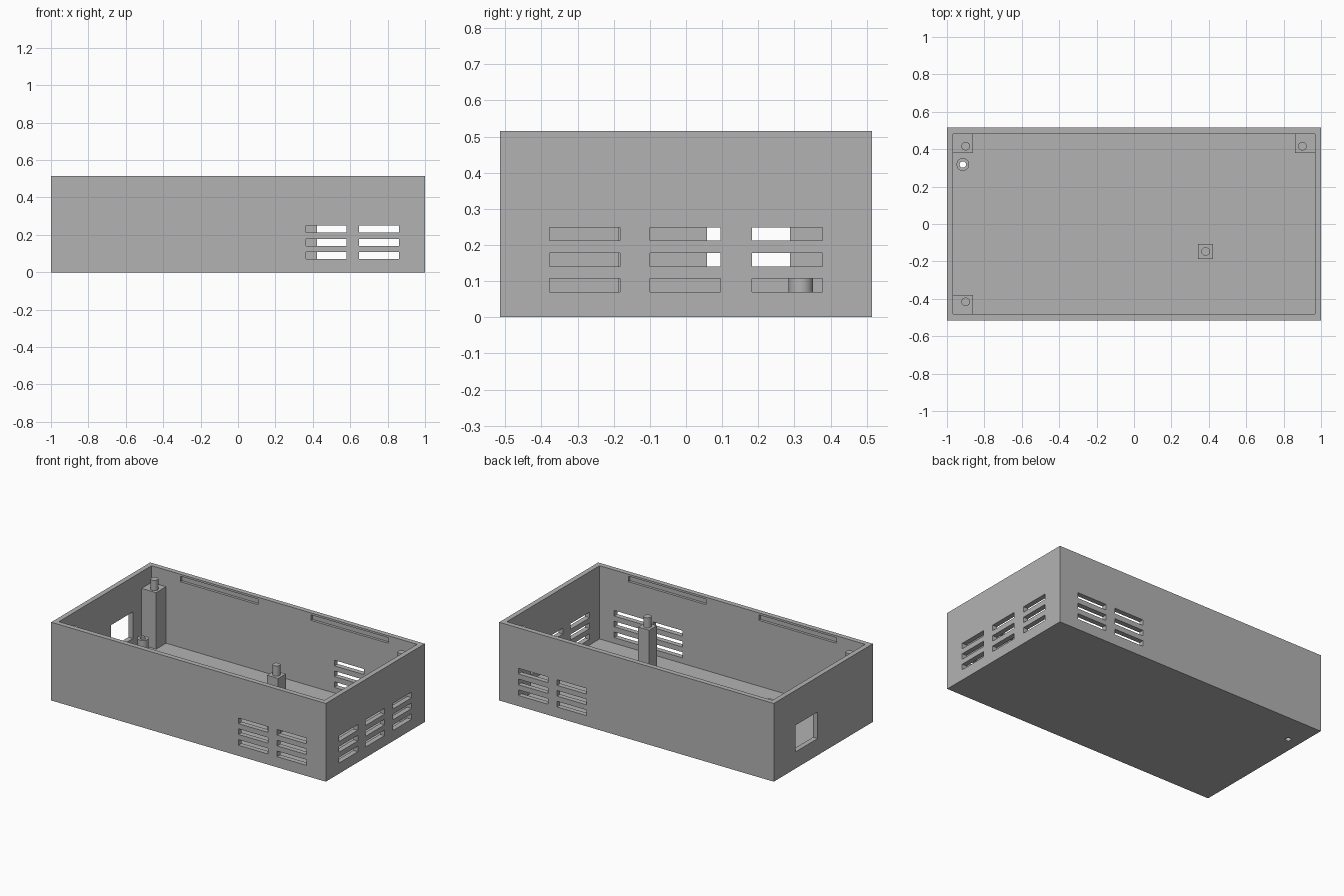
import bpy
import bmesh
import math
from mathutils import Matrix

cube = bpy.data.objects.get("Cube")
if cube:
    bpy.data.objects.remove(cube, do_unlink=True)

grey = bpy.data.materials.new("mid grey plastic")
grey.use_nodes = True
colour = (0.45, 0.45, 0.45, 1)
grey.diffuse_color = colour
grey.node_tree.nodes["Principled BSDF"].inputs["Base Color"].default_value = colour

# Overall sizes
W, D, H, T = 1.0, 0.515, 0.515, 0.033
IX, IY = W - T, D - T


def add_box(bm, x0, x1, y0, y1, z0, z1):
    mat = Matrix.Translation(((x0 + x1) / 2, (y0 + y1) / 2, (z0 + z1) / 2))
    mat @= Matrix.Diagonal((x1 - x0, y1 - y0, z1 - z0, 1))
    bmesh.ops.create_cube(bm, size=1, matrix=mat)


def add_cylinder(bm, x, y, radius, z0, z1):
    bmesh.ops.create_cone(bm, cap_ends=True, segments=40, radius1=radius, radius2=radius,
                          depth=z1 - z0, matrix=Matrix.Translation((x, y, (z0 + z1) / 2)))


def make_object(name, bm):
    mesh = bpy.data.meshes.new(name)
    bm.to_mesh(mesh)
    bm.free()
    mesh.materials.append(grey)
    obj = bpy.data.objects.new(name, mesh)
    bpy.context.collection.objects.link(obj)
    return obj


def activate(obj):
    bpy.ops.object.select_all(action='DESELECT')
    obj.select_set(True)
    bpy.context.view_layer.objects.active = obj


def cut(obj, cutter):
    mod = obj.modifiers.new("cut", 'BOOLEAN')
    mod.operation = 'DIFFERENCE'
    mod.solver = 'EXACT'
    mod.object = cutter
    activate(obj)
    bpy.ops.object.modifier_apply(modifier=mod.name)


def smooth(obj):
    activate(obj)
    bpy.ops.object.shade_smooth_by_angle(angle=math.radians(35))


# Open tray: solid block with the cavity removed
bm = bmesh.new()
add_box(bm, -W, W, -D, D, 0, H)
tray = make_object("tray", bm)
bm = bmesh.new()
add_box(bm, -IX, IX, -IY, IY, T, H + 0.1)
cavity = make_object("cavity_cutter", bm)
cut(tray, cavity)

# Openings in the walls
bm = bmesh.new()
for z in (0.07, 0.141, 0.212):
    for y in (-0.378, -0.1, 0.182):          # vents in the end wall
        add_box(bm, IX - 0.02, W + 0.05, y, y + 0.196, z, z + 0.037)
    for x in (0.364, 0.646):                 # vents in the front and back walls
        for s in (-1, 1):
            add_box(bm, x, x + 0.215, *sorted((s * (IY - 0.02), s * (D + 0.05))), z, z + 0.037)
for s in (-1, 1):                            # lid catch grooves inside the rim
    groove_y = sorted((s * (IY - 0.02), s * (IY + 0.017)))
    for x in (-0.758, 0.193):
        add_box(bm, x, x + 0.565, *groove_y, 0.466, 0.502)
add_box(bm, -W - 0.05, -IX + 0.01, 0.058, 0.288, 0.11, 0.285)   # socket window
openings = make_object("opening_cutter", bm)
cut(tray, openings)

# Hollow boss with a hole through the floor
BX, BY = -0.915, 0.318
bm = bmesh.new()
add_cylinder(bm, BX, BY, 0.017, -0.05, 0.3)
hole = make_object("hole_cutter", bm)
bm = bmesh.new()
add_cylinder(bm, BX, BY, 0.034, T - 0.005, 0.115)
boss = make_object("hollow_boss", bm)
for part in (tray, boss):
    cut(part, hole)
    smooth(part)

for helper in (cavity, openings, hole):
    helper.hide_render = True
    bpy.data.objects.remove(helper, do_unlink=True)


# Square posts with locating pins
def add_post(name, x0, x1, y0, y1, px, py, top):
    bm = bmesh.new()
    add_box(bm, x0, x1, y0, y1, T - 0.005, top)
    make_object(name + "_post", bm)
    bm = bmesh.new()
    add_cylinder(bm, px, py, 0.023, top - 0.005, top + 0.067)
    smooth(make_object(name + "_pin", bm))


for name, sx, sy in (("back_right", -1, 1), ("back_left", 1, 1), ("front_right", -1, -1)):
    xs = sorted((sx * (IX + 0.003), sx * 0.862))
    ys = sorted((sy * (IY + 0.003), sy * 0.379))
    add_post(name, *xs, *ys, sx * 0.9, sy * 0.416, 0.405)
add_post("inner", 0.343, 0.423, -0.187, -0.107, 0.383, -0.147, 0.4)
